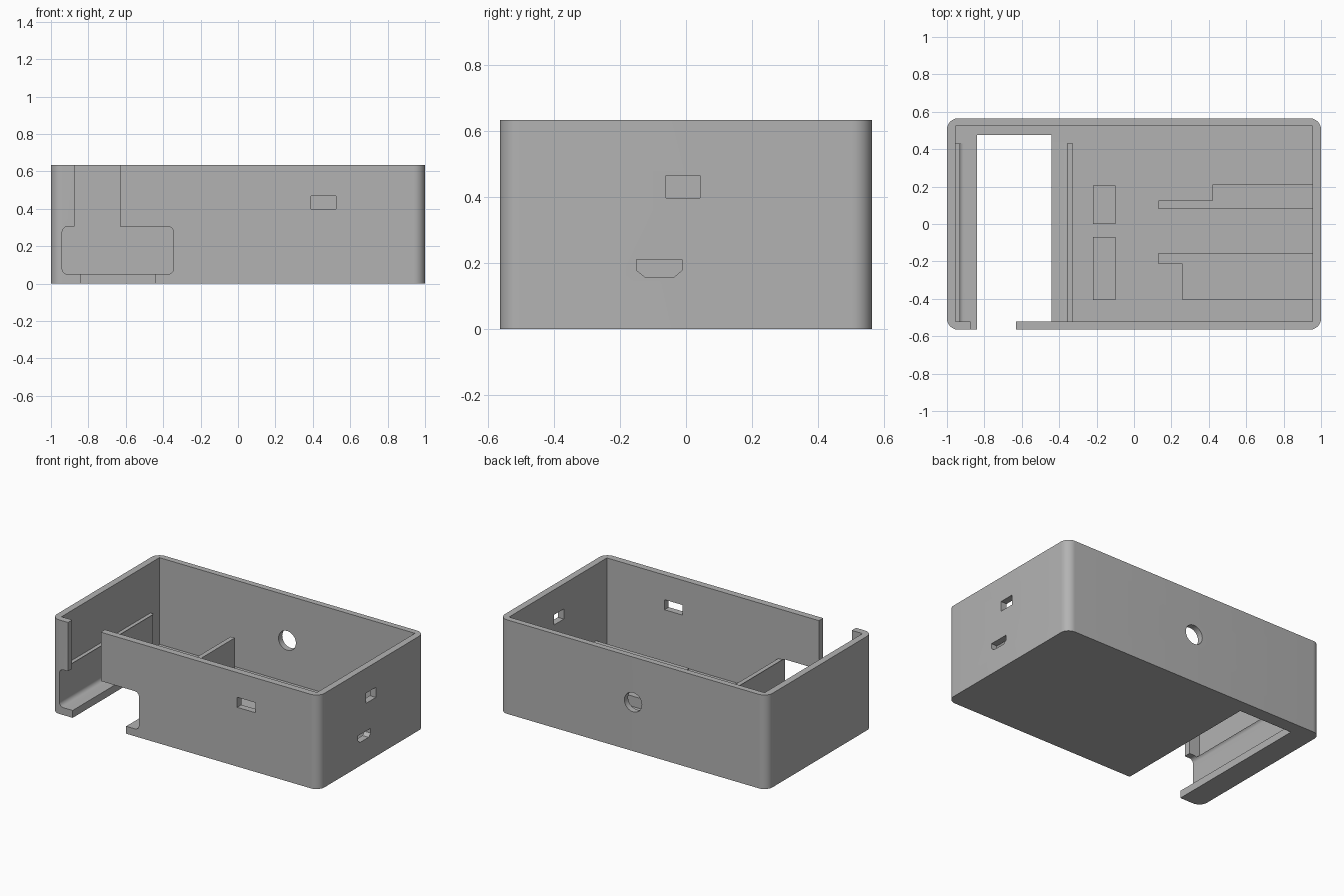
import bpy, bmesh, math
from mathutils import Vector

cube = bpy.data.objects.get("Cube")
if cube:
    bpy.data.objects.remove(cube, do_unlink=True)

grey = bpy.data.materials.new("matte_grey")
grey.use_nodes = True
grey.diffuse_color = (0.45, 0.45, 0.45, 1)
grey.node_tree.nodes["Principled BSDF"].inputs["Base Color"].default_value = (0.45, 0.45, 0.45, 1)


def prism(name, points, axis, lo, hi, radius=0.0, segments=8):
    """Extrude a 2D outline along an axis, optionally rounding its corners."""
    def place(a, b, h):
        return {"x": Vector((h, a, b)), "y": Vector((a, h, b)), "z": Vector((a, b, h))}[axis]
    bm = bmesh.new()
    base = [bm.verts.new(place(a, b, lo)) for a, b in points]
    top = [bm.verts.new(place(a, b, hi)) for a, b in points]
    bm.faces.new(base)
    bm.faces.new(top)
    n = len(points)
    for i in range(n):
        j = (i + 1) % n
        bm.faces.new((base[i], base[j], top[j], top[i]))
    if radius:
        edges = [bm.edges.get((base[i], top[i])) for i in range(n)]
        bmesh.ops.bevel(bm, geom=edges, offset=radius, segments=segments,
                        affect='EDGES', profile=0.5)
    bmesh.ops.recalc_face_normals(bm, faces=bm.faces)
    mesh = bpy.data.meshes.new(name)
    bm.to_mesh(mesh)
    bm.free()
    mesh.materials.append(grey)
    obj = bpy.data.objects.new(name, mesh)
    bpy.context.collection.objects.link(obj)
    return obj


def rect(a0, a1, b0, b1):
    return [(a0, b0), (a1, b0), (a1, b1), (a0, b1)]


def combine(body, tool, operation):
    """Apply a boolean and discard the tool."""
    mod = body.modifiers.new("combine", 'BOOLEAN')
    mod.operation, mod.solver, mod.object = operation, 'EXACT', tool
    bpy.context.view_layer.objects.active = body
    bpy.ops.object.modifier_apply(modifier=mod.name)
    bpy.data.objects.remove(tool, do_unlink=True)


W, D, H = 1.0, 0.565, 0.635
FLOOR = 0.05

# Open tray with rounded outer corners and square inner corners
case = prism("case", rect(-W, W, -D, D), "z", 0, H, 0.06, 10)
combine(case, prism("cavity", rect(-0.955, 0.955, -0.52, 0.525), "z", FLOOR, 1), 'DIFFERENCE')

# Side rails of the front-loading bay
combine(case, prism("bay_block", rect(-0.97, -0.325, 0.03, 0.298), "y", -0.54, 0.43), 'UNION')

cutters = [
    # Rounded bay mouth, the slot above it and the opening in the floor
    prism("bay", rect(-0.94, -0.345, FLOOR, 0.305), "y", -0.7, 0.44, 0.03),
    prism("upper_slot", rect(-0.875, -0.63, 0.2, 0.8), "y", -0.7, -0.5),
    prism("floor_slot", rect(-0.84, -0.44, -0.7, 0.475), "z", -0.1, 0.1),
    # Ports in the front and side walls
    prism("front_port", rect(0.39, 0.525, 0.4, 0.468), "y", -0.7, -0.5),
    prism("side_port", rect(-0.06, 0.043, 0.398, 0.466), "x", 0.9, 1.1),
    prism("plug_port", [(-0.125, 0.158), (-0.035, 0.158), (-0.012, 0.178), (-0.012, 0.211),
                        (-0.15, 0.211), (-0.15, 0.178)], "x", 0.9, 1.1),
    # Round cable hole in the back wall
    prism("cable_hole", [(0.065 * math.cos(math.tau * i / 32), 0.33 + 0.065 * math.sin(math.tau * i / 32))
                         for i in range(32)], "y", 0.45, 0.7),
]
for cutter in cutters:
    combine(case, cutter, 'DIFFERENCE')

# Raised supports for a circuit board
supports = {
    "board_support_back": [(0.13, 0.08), (0.96, 0.08), (0.96, 0.21), (0.42, 0.21), (0.42, 0.125), (0.13, 0.125)],
    "board_support_front": [(0.13, -0.155), (0.13, -0.215), (0.26, -0.215), (0.26, -0.405), (0.96, -0.405), (0.96, -0.155)],
    "board_pad_back": rect(-0.22, -0.1, 0, 0.205),
    "board_pad_front": rect(-0.22, -0.1, -0.405, -0.07),
}
for name, outline in supports.items():
    prism(name, outline, "z", FLOOR - 0.01, 0.12)

# Smooth the rounded corners, keep the edges sharp
bpy.ops.object.select_all(action='DESELECT')
case.select_set(True)
bpy.context.view_layer.objects.active = case
bpy.ops.object.shade_smooth_by_angle(angle=math.radians(30))
